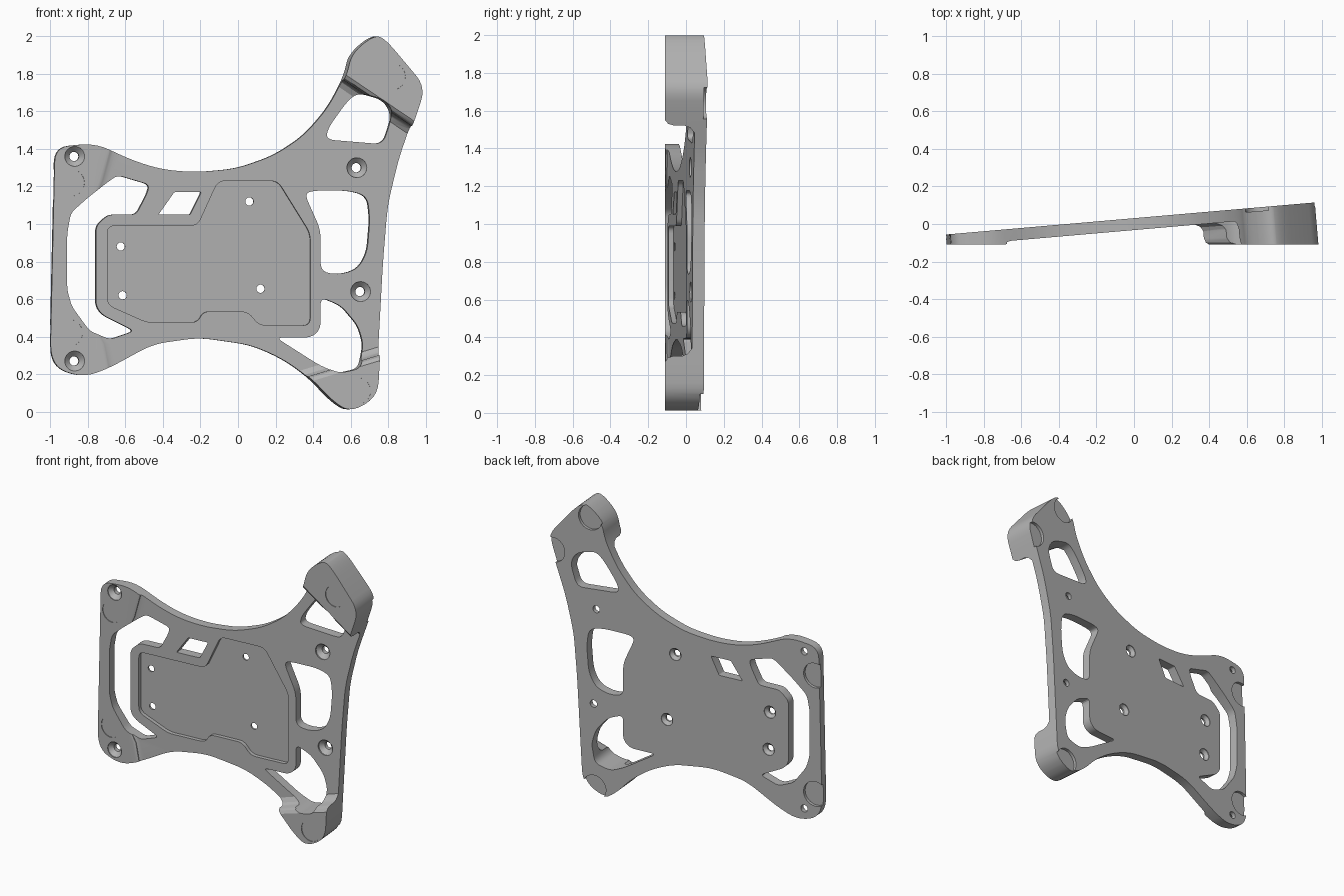
import bpy, bmesh, math
from mathutils import Vector

cube = bpy.data.objects.get("Cube")
if cube:
    bpy.data.objects.remove(cube)

SLOPE = 0.0863      # the plate leans back towards +x
FOOT = -0.11        # flat front plane of the feet


def back(x):
    return 0.03 + SLOPE * x


def front(x):
    return -0.033 + SLOPE * x


def rounded(points, radius, steps=5):
    """Closed polygon with its corners replaced by short curves."""
    pts = [Vector(p) for p in points]
    out = []
    for i, p in enumerate(pts):
        ends = []
        for q in (pts[i - 1], pts[(i + 1) % len(pts)]):
            d = q - p
            ends.append(p + d.normalized() * min(radius, d.length * 0.48))
        a, b = ends
        for k in range(steps + 1):
            t = k / steps
            out.append(a * (1 - t) ** 2 + p * 2 * t * (1 - t) + b * t * t)
    return out


def circle(cx, cz, r, n=32):
    return [Vector((cx + r * math.cos(2 * math.pi * i / n),
                    cz + r * math.sin(2 * math.pi * i / n))) for i in range(n)]


def loft(name, rings):
    """Solid through rings of (outline, depth function), square to the plate."""
    bm = bmesh.new()
    loops = []
    for outline, depth in rings:
        loop = []
        for x, z in outline:
            y = depth(x)
            loop.append(bm.verts.new((x - SLOPE * (y - FOOT), y, z)))
        loops.append(loop)
    n = len(loops[0])
    for a, b in zip(loops, loops[1:]):
        for i in range(n):
            j = (i + 1) % n
            bm.faces.new((a[i], a[j], b[j], b[i]))
    bm.faces.new(loops[0])
    bm.faces.new(loops[-1])
    bmesh.ops.recalc_face_normals(bm, faces=bm.faces)
    mesh = bpy.data.meshes.new(name)
    bm.to_mesh(mesh)
    bm.free()
    obj = bpy.data.objects.new(name, mesh)
    bpy.context.scene.collection.objects.link(obj)
    return obj


def cut(obj, rings):
    cutter = loft("cutter", rings)
    cutter.hide_render = True
    mod = obj.modifiers.new("cut", 'BOOLEAN')
    mod.operation = 'DIFFERENCE'
    mod.solver = 'EXACT'
    mod.object = cutter
    dg = bpy.context.evaluated_depsgraph_get()
    mesh = bpy.data.meshes.new_from_object(obj.evaluated_get(dg))
    obj.modifiers.clear()
    obj.data = mesh
    bpy.data.objects.remove(cutter)


def before(x):
    return -0.3


def behind(x):
    return 0.3


# Outer silhouette, clockwise from the upper foot
outline = rounded([
    (0.73, 2.01), (0.79, 1.98), (1.0, 1.73), (0.93, 1.52), (0.87, 1.35),
    (0.81, 1.1), (0.785, 0.8), (0.76, 0.35), (0.745, 0.08), (0.6, -0.005),
    (0.5, 0.06), (0.39, 0.18), (0.25, 0.28), (0.08, 0.355), (-0.2, 0.395),
    (-0.45, 0.36), (-0.69, 0.23), (-0.82, 0.185), (-0.95, 0.22), (-1.0, 0.3),
    (-0.975, 1.41), (-0.76, 1.43), (-0.55, 1.335), (-0.4, 1.29),
    (-0.22, 1.275), (0.0, 1.295), (0.2, 1.365), (0.36, 1.47), (0.49, 1.62),
    (0.58, 1.79), (0.605, 1.91)], 0.08)
plate = loft("mounting_plate", [(outline, lambda x: FOOT), (outline, back)])

# Lower front face between the feet; each point moves outward for the fillets
LEFT, UP, DOWN, STAY = (-0.7, 0), (0.56, 0.83), (0.29, -0.96), (0, 0)
zone = [((-0.66, 1.6), LEFT), ((-0.66, 1.45), LEFT), ((-0.72, 1.23), LEFT),
        ((-0.82, 1.0), STAY), ((-0.82, 0.55), STAY), ((-0.71, 0.36), LEFT),
        ((-0.66, 0.1), LEFT), ((0.3, 0.165), DOWN), ((0.85, 0.33), DOWN),
        ((1.05, 1.44), UP), ((0.45, 1.845), UP)]


def zone_ring(offset, depth):
    return [Vector(p) + Vector(d) * offset for p, d in zone], depth


def fraction(f):
    return lambda x: FOOT + f * (front(x) - FOOT)


cut(plate, [zone_ring(0.03, before), zone_ring(0.03, fraction(-0.01)),
            zone_ring(0.01, fraction(0.1)), zone_ring(0, fraction(0.3)),
            zone_ring(0, fraction(0.65)), zone_ring(-0.012, fraction(0.85)),
            zone_ring(-0.04, fraction(1))])

# Through openings
openings = [
    ([(-0.71, 1.21), (-0.64, 1.26), (-0.47, 1.21), (-0.48, 1.165),
      (-0.54, 1.05), (-0.69, 1.05), (-0.755, 0.99), (-0.755, 0.56),
      (-0.72, 0.515), (-0.55, 0.43), (-0.68, 0.385), (-0.79, 0.43),
      (-0.885, 0.56), (-0.91, 0.65), (-0.91, 0.95), (-0.89, 1.06),
      (-0.80, 1.14)], 0.03),
    ([(-0.42, 1.05), (-0.335, 1.17), (-0.19, 1.17), (-0.25, 1.05)], 0.008),
    ([(0.65, 1.7), (0.79, 1.66), (0.835, 1.58), (0.785, 1.425),
      (0.48, 1.45), (0.49, 1.51), (0.59, 1.65)], 0.05),
    ([(0.365, 1.16), (0.41, 1.178), (0.6, 1.178), (0.7, 1.15), (0.715, 1.03),
      (0.70, 0.85), (0.65, 0.76), (0.55, 0.73), (0.45, 0.745), (0.45, 0.97),
      (0.40, 1.08)], 0.05),
    ([(0.21, 0.395), (0.40, 0.395), (0.45, 0.44), (0.45, 0.61), (0.56, 0.565),
      (0.65, 0.46), (0.68, 0.36), (0.655, 0.23), (0.54, 0.205),
      (0.44, 0.25)], 0.04)]
for points, radius in openings:
    shape = rounded(points, radius)
    cut(plate, [(shape, before), (shape, behind)])

# Shallow tray sunk into the centre
tray = rounded([
    (-0.695, 0.99), (-0.21, 0.99), (-0.10, 1.23), (0.22, 1.23), (0.395, 0.95),
    (0.395, 0.46), (0.12, 0.46), (0.06, 0.535), (-0.18, 0.535),
    (-0.21, 0.475), (-0.48, 0.475), (-0.695, 0.57)], 0.04)
cut(plate, [(tray, before), (tray, lambda x: front(x) + 0.027)])

# Countersunk screw holes, opening to the front
for cx, cz in [(-0.87, 1.36), (-0.87, 0.27), (0.645, 1.3), (0.665, 0.64)]:
    top = max(FOOT, front(cx)) if cx > 0 else FOOT
    wide, narrow = circle(cx, cz, 0.053), circle(cx, cz, 0.025)
    cut(plate, [(wide, before), (wide, lambda x: top + 0.006),
                (narrow, lambda x: top + 0.034), (narrow, behind)])

# Tray screw holes, countersunk from the back
for cx, cz in [(0.07, 1.12), (0.13, 0.655), (-0.62, 0.88), (-0.61, 0.62)]:
    wide, narrow = circle(cx, cz, 0.042), circle(cx, cz, 0.022)
    cut(plate, [(narrow, before), (narrow, lambda x: back(x) - 0.024),
                (wide, lambda x: back(x) - 0.004), (wide, behind)])

# Round pad seats on the front of the feet
for cx, cz in [(0.82, 1.785), (0.635, 0.11), (-0.89, 1.22), (-0.9, 0.42)]:
    seat = circle(cx, cz, 0.072)
    cut(plate, [(seat, before), (seat, lambda x: FOOT + 0.005)])

# Round pockets that break out of the back edges
for cx, cz in [(0.69, 1.925), (0.96, 1.64), (0.66, 0.06),
               (-0.95, 1.21), (-0.95, 0.39)]:
    pocket = circle(cx, cz, 0.085)
    cut(plate, [(pocket, lambda x: back(x) - 0.02), (pocket, behind)])

# Single grey material
grey = bpy.data.materials.new("plain_grey")
grey.use_nodes = True
colour = (0.45, 0.45, 0.45, 1)
grey.diffuse_color = colour
grey.node_tree.nodes["Principled BSDF"].inputs["Base Color"].default_value = colour
plate.data.materials.clear()
plate.data.materials.append(grey)

bpy.ops.object.select_all(action='DESELECT')
plate.select_set(True)
bpy.context.view_layer.objects.active = plate
bpy.ops.object.shade_smooth_by_angle(angle=math.radians(30))
